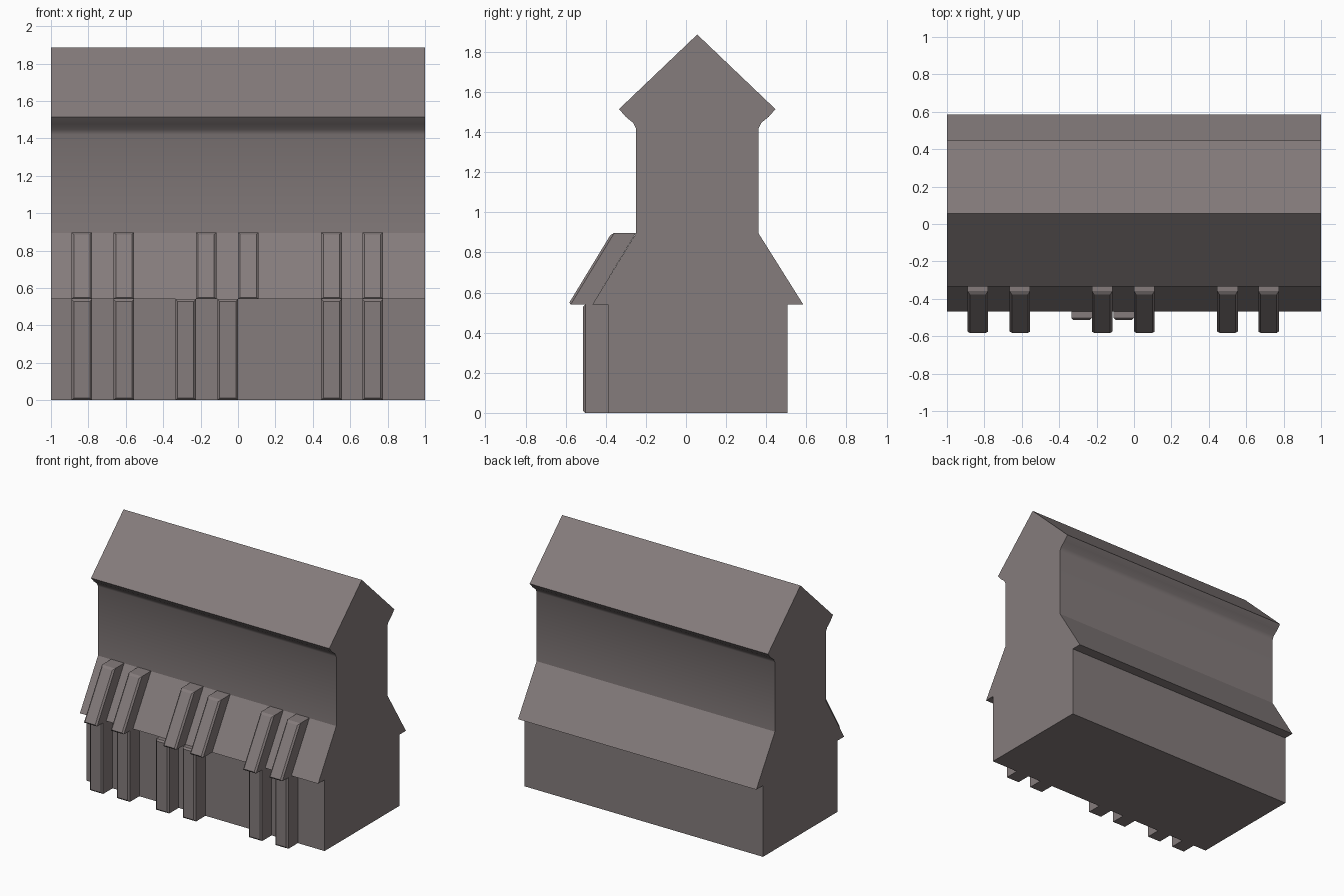
import bpy, bmesh
from math import radians

if "Cube" in bpy.data.objects:
    bpy.data.objects.remove(bpy.data.objects["Cube"])

# Dark warm grey timber
mat = bpy.data.materials.new("dark_timber")
mat.diffuse_color = (0.232, 0.2, 0.2, 1)
mat.use_nodes = True
mat.node_tree.nodes["Principled BSDF"].inputs["Base Color"].default_value = mat.diffuse_color


def extrude_profile(name, pts, x0, x1, chamfer=None):
    """Extrude a (y, z) profile along x; optionally chamfer the face on profile edge 0-1."""
    bm = bmesh.new()
    a = [bm.verts.new((x0, y, z)) for y, z in pts]
    b = [bm.verts.new((x1, y, z)) for y, z in pts]
    n = len(pts)
    sides = [bm.faces.new((a[i], a[(i + 1) % n], b[(i + 1) % n], b[i])) for i in range(n)]
    bm.faces.new(a)
    bm.faces.new(b)
    bmesh.ops.recalc_face_normals(bm, faces=bm.faces)
    if chamfer:
        bmesh.ops.bevel(bm, geom=list(sides[0].edges), offset=chamfer,
                        segments=1, affect='EDGES')
    me = bpy.data.meshes.new(name)
    bm.to_mesh(me)
    bm.free()
    me.materials.append(mat)
    ob = bpy.data.objects.new(name, me)
    bpy.context.collection.objects.link(ob)
    return ob


# Wall body: lower storey, lean-to slopes, upper wall, flared eaves and gable
body = [(-0.39, 0), (0.505, 0), (0.505, 0.54), (0.585, 0.54), (0.362, 0.895),
        (0.362, 1.42), (0.376, 1.447), (0.412, 1.476), (0.446, 1.515),
        (0.056, 1.887),
        (-0.334, 1.515), (-0.30, 1.476), (-0.264, 1.447), (-0.25, 1.42),
        (-0.25, 0.895), (-0.467, 0.54), (-0.39, 0.54)]
house = extrude_profile("house_body", body, -1, 1)

# Smooth the curved coves under the eaves, keeping all corners sharp
bpy.context.view_layer.objects.active = house
house.select_set(True)
bpy.ops.object.shade_smooth_by_angle(angle=radians(30))

# Chamfered timbers on the front
W = 0.11
post = [(-0.514, 0), (-0.514, 0.54), (-0.38, 0.54), (-0.38, 0)]
rafter = [(-0.588, 0.54), (-0.371, 0.897), (-0.25, 0.897), (-0.467, 0.54)]
for x in (-0.89, -0.665, -0.335, -0.11, 0.445, 0.665):
    extrude_profile("wall_post", post, x, x + W, 0.012)
for x in (-0.89, -0.665, -0.225, 0.0, 0.445, 0.665):
    extrude_profile("roof_rafter", rafter, x, x + W, 0.012)
